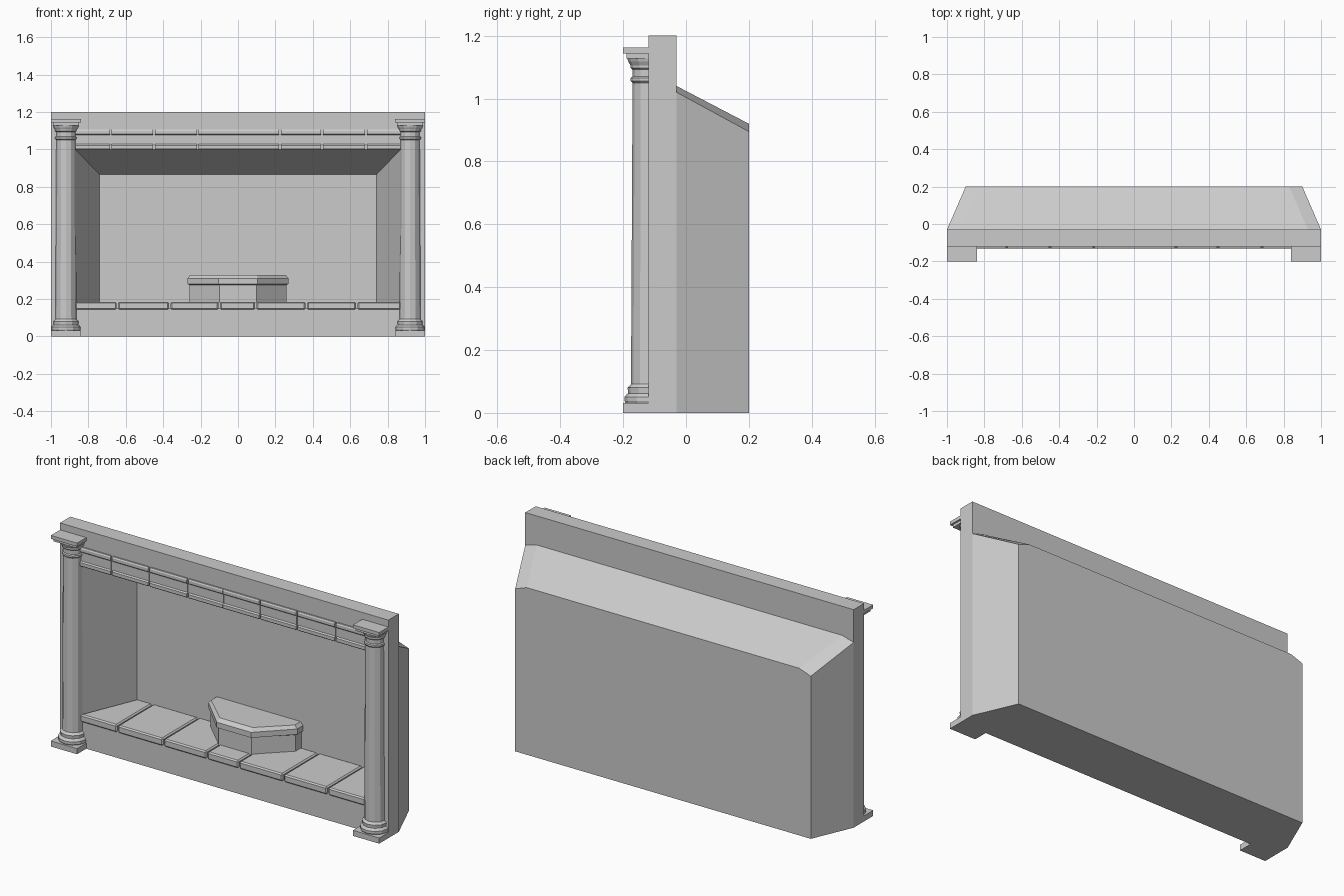
import bpy, bmesh, math

old = bpy.data.objects.get("Cube")
if old:
    bpy.data.objects.remove(old, do_unlink=True)

stone = bpy.data.materials.new("grey_stone")
stone.use_nodes = True
grey = (0.6, 0.6, 0.6, 1)
stone.diffuse_color = grey
stone.node_tree.nodes["Principled BSDF"].inputs["Base Color"].default_value = grey


def loft(name, rings, bevel=0.0):
    """Bridge equal closed rings of points and cap both ends."""
    bm = bmesh.new()
    loops = [[bm.verts.new(p) for p in ring] for ring in rings]
    n = len(loops[0])
    for a, b in zip(loops, loops[1:]):
        for i in range(n):
            j = (i + 1) % n
            bm.faces.new((a[i], a[j], b[j], b[i]))
    bm.faces.new(loops[0])
    bm.faces.new(loops[-1])
    bmesh.ops.remove_doubles(bm, verts=bm.verts, dist=0.0001)
    bmesh.ops.recalc_face_normals(bm, faces=bm.faces)
    mesh = bpy.data.meshes.new(name)
    bm.to_mesh(mesh)
    bm.free()
    mesh.materials.append(stone)
    obj = bpy.data.objects.new(name, mesh)
    bpy.context.collection.objects.link(obj)
    if bevel:
        mod = obj.modifiers.new("worn_edges", "BEVEL")
        mod.width = bevel
        mod.segments = 1
    return obj


def slab(name, outline, z0, z1, bevel=0.0):
    return loft(name, [[(x, y, z) for x, y in outline] for z in (z0, z1)], bevel)


def rect(x0, x1, y0, y1):
    return [(x0, y0), (x1, y0), (x1, y1), (x0, y1)]


def section(y, half, z0, z_side, half_top, z_top):
    """Upright outline with optional clipped top corners."""
    return [(-half, y, z0), (half, y, z0), (half, y, z_side),
            (half_top, y, z_top), (-half_top, y, z_top), (-half, y, z_side)]


# Alcove: inner back wall, opening, front frame, then the tapering rear shell
loft("alcove_body", [
    section(0.18, 0.74, 0.15, 0.80, 0.74, 0.865),
    section(-0.12, 0.87, 0.15, 0.90, 0.87, 1.0),
    section(-0.12, 1, 0, 1.02, 1, 1.2),
    section(-0.03, 1, 0, 1.02, 1, 1.2),
    section(-0.03, 1, 0, 1.02, 0.93, 1.04),
    section(0.20, 0.9, 0, 0.895, 0.83, 0.92),
])

# Floor slabs, with the end ones trimmed to the slanting walls
seams = [-0.875, -0.645, -0.365, -0.1, 0.095, 0.365, 0.635, 0.875]
for i, (a, b) in enumerate(zip(seams, seams[1:])):
    a, b = a + 0.004, b - 0.004
    back_a, back_b = max(a, -0.74), min(b, 0.74)
    slab(f"floor_slab_{i + 1}",
         [(a, -0.13), (b, -0.13), (back_b, 0.181), (back_a, 0.181)],
         0.143, 0.185, 0.007)

# Altar against the back wall
def altar_outline(half, front_half, front):
    return [(-half, 0.181), (-half, 0.13), (-front_half, front),
            (front_half, front), (half, 0.13), (half, 0.181)]

slab("altar_pedestal", altar_outline(0.26, 0.1, -0.025), 0.18, 0.28)
lower = altar_outline(0.27, 0.105, -0.035)
upper = altar_outline(0.255, 0.1, -0.015)
loft("altar_top", [[(x, y, z) for x, y in outline] for outline, z in
                   ((upper, 0.272), (lower, 0.28), (lower, 0.31), (upper, 0.328))])

# Frieze blocks with a raised rail above and below a recessed band
frieze = [(-0.115, 1.0), (-0.128, 1.0), (-0.132, 1.006), (-0.132, 1.022),
          (-0.125, 1.028), (-0.125, 1.076), (-0.132, 1.082),
          (-0.132, 1.098), (-0.128, 1.105), (-0.115, 1.105)]
seams = [-0.875, -0.68, -0.45, -0.215, 0.0, 0.225, 0.45, 0.685, 0.875]
for i, (a, b) in enumerate(zip(seams, seams[1:])):
    a += 0.001 if a == 0 else 0.005
    b -= 0.001 if b == 0 else 0.005
    loft(f"frieze_block_{i + 1}", [[(x, y, z) for y, z in frieze] for x in (a, b)])

# Half columns: radius and height from base mouldings to capital
column = [(0.074, 0.03), (0.078, 0.038), (0.078, 0.05), (0.072, 0.058),
          (0.066, 0.062), (0.068, 0.08), (0.062, 0.086), (0.057, 0.092),
          (0.052, 1.05), (0.058, 1.056), (0.058, 1.066), (0.052, 1.07),
          (0.052, 1.092), (0.059, 1.098), (0.059, 1.106), (0.066, 1.118),
          (0.070, 1.132)]
arc = [math.pi * (1 + k / 6) for k in range(7)]
for side, cx in (("left", 0.92), ("right", -0.92)):
    loft(f"{side}_column", [
        [(cx + r * math.cos(t), -0.118 + r * math.sin(t), z) for t in arc]
        for r, z in column])
    slab(f"{side}_plinth", rect(cx - 0.08, cx + 0.08, -0.2, -0.11), 0, 0.031)
    slab(f"{side}_capital_step", rect(cx - 0.07, cx + 0.07, -0.19, -0.11), 1.128, 1.143)
    slab(f"{side}_abacus", rect(cx - 0.08, cx + 0.08, -0.2, -0.11), 1.143, 1.162)
